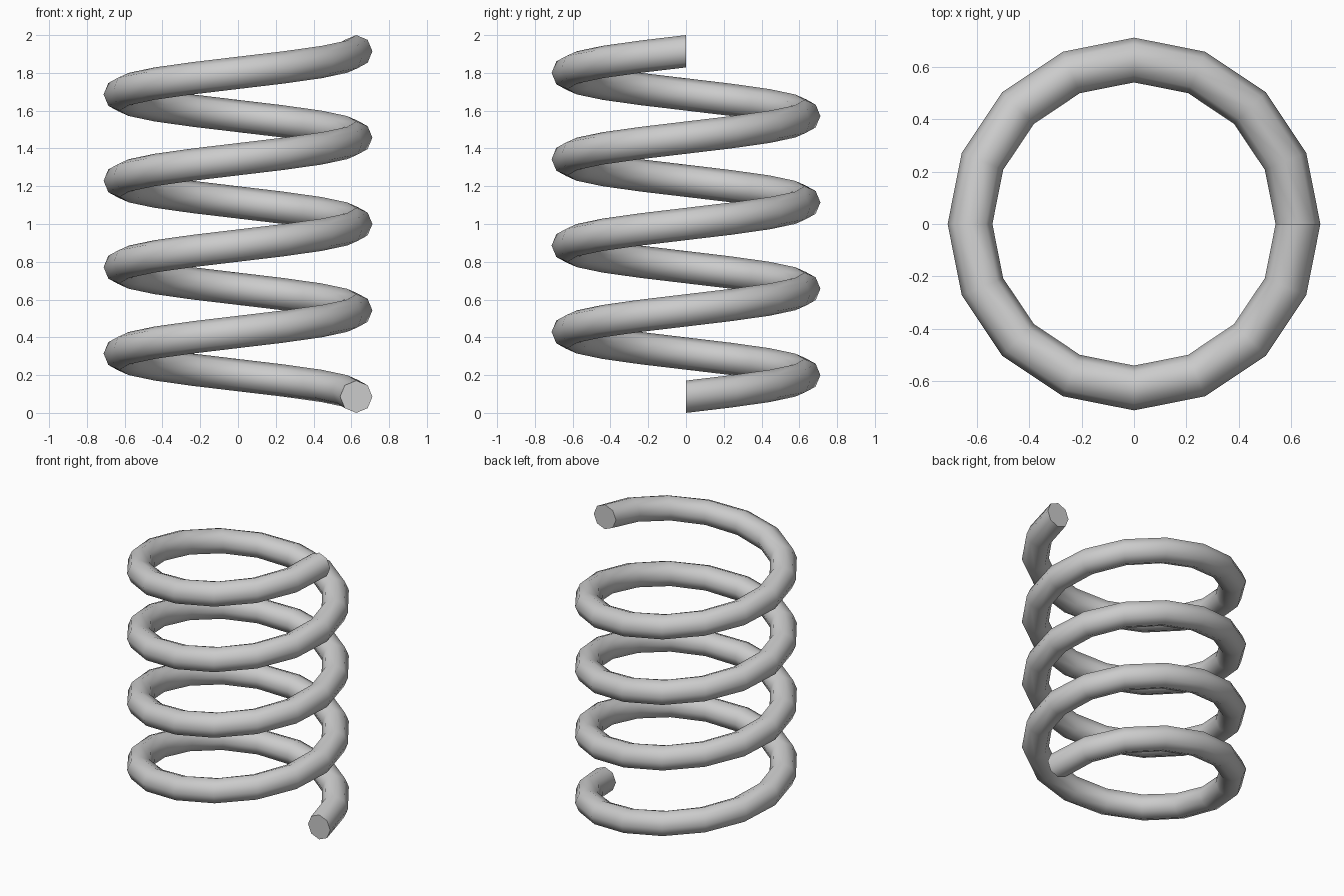
import bpy, bmesh, math
from mathutils import Vector

cube = bpy.data.objects.get("Cube")
if cube:
    bpy.data.objects.remove(cube, do_unlink=True)

COIL_RADIUS = 0.626
WIRE_RADIUS = 0.0855
TURNS = 4
STEPS_PER_TURN = 16
SIDES = 8
HEIGHT = 2.0
rise = HEIGHT - 2 * WIRE_RADIUS
steps = TURNS * STEPS_PER_TURN

# Plain grey metal
metal = bpy.data.materials.new("grey metal")
metal.use_nodes = True
grey = (0.6, 0.6, 0.6, 1.0)
metal.diffuse_color = grey
metal.node_tree.nodes["Principled BSDF"].inputs["Base Color"].default_value = grey

# Wire section: an upright octagon at the lower end of the coil
bm = bmesh.new()
ring = []
for i in range(SIDES):
    a = math.tau * i / SIDES
    ring.append(bm.verts.new((COIL_RADIUS + WIRE_RADIUS * math.cos(a), 0,
                              WIRE_RADIUS + WIRE_RADIUS * math.sin(a))))
edges = [bm.edges.new((ring[i], ring[(i + 1) % SIDES])) for i in range(SIDES)]

# Sweep the section up the helix, counter-clockwise
bmesh.ops.spin(bm, geom=ring + edges, cent=(0, 0, 0), axis=(0, 0, 1),
               dvec=Vector((0, 0, rise / steps)), angle=math.tau * TURNS,
               steps=steps, use_merge=False, use_duplicate=False)

# Flat caps on both wire ends
bmesh.ops.holes_fill(bm, edges=[e for e in bm.edges if e.is_boundary], sides=SIDES)
bmesh.ops.recalc_face_normals(bm, faces=bm.faces)

mesh = bpy.data.meshes.new("coil_spring")
bm.to_mesh(mesh)
bm.free()
mesh.materials.append(metal)
spring = bpy.data.objects.new("coil_spring", mesh)
bpy.context.collection.objects.link(spring)

# Smooth wire, sharp end caps
bpy.ops.object.select_all(action='DESELECT')
spring.select_set(True)
bpy.context.view_layer.objects.active = spring
bpy.ops.object.shade_smooth_by_angle(angle=math.radians(60))
